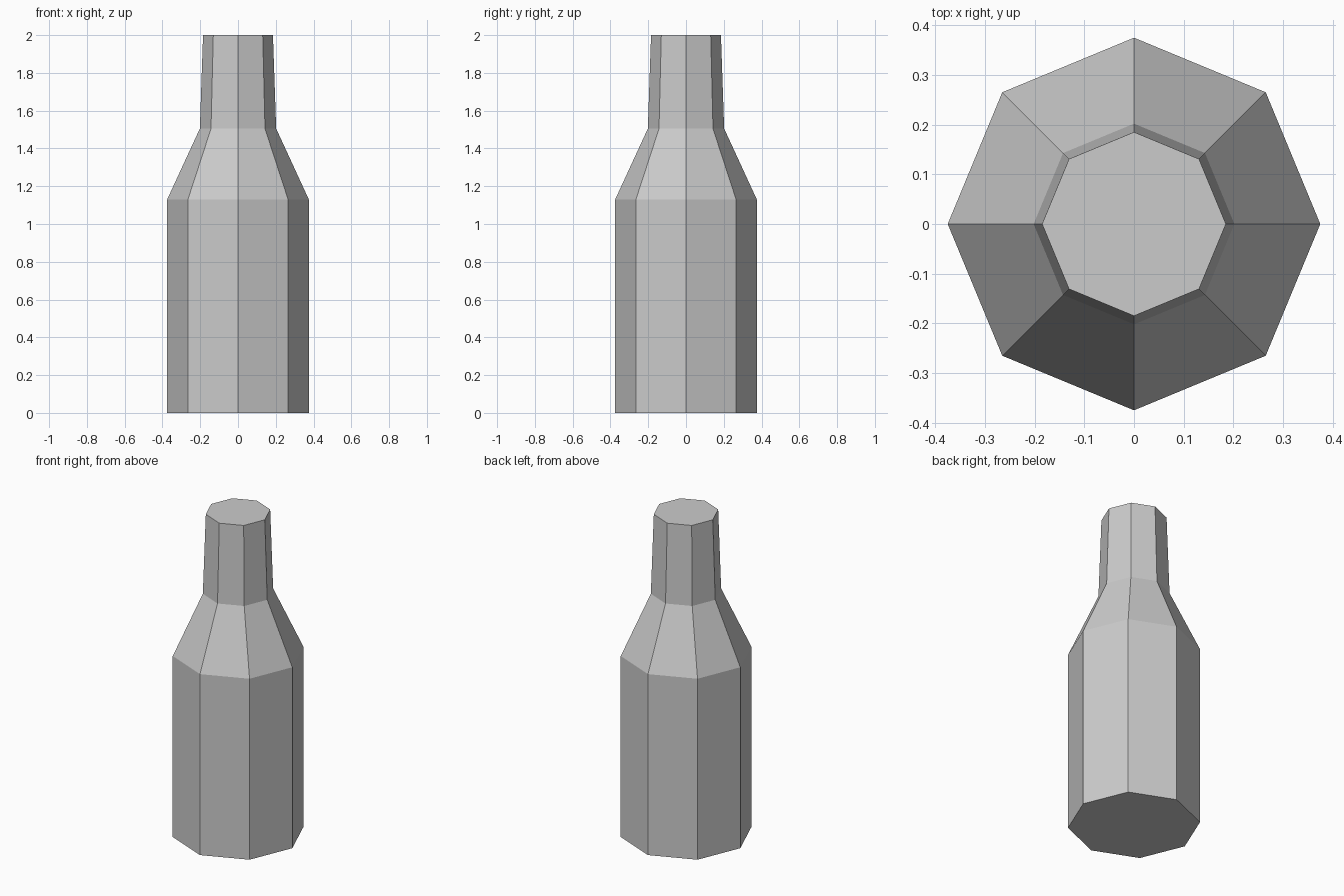
import bpy
import bmesh
from math import cos, sin, pi

cube = bpy.data.objects.get("Cube")
if cube:
    bpy.data.objects.remove(cube, do_unlink=True)

SIDES = 8
# Bottle profile from base to mouth: (radius, height)
PROFILE = [(0.375, 0.0), (0.375, 1.13), (0.202, 1.505), (0.185, 2.0)]

# Single plain grey colour
grey = bpy.data.materials.new("light_grey")
grey.use_nodes = True
grey.diffuse_color = (0.6, 0.6, 0.6, 1)
grey.node_tree.nodes["Principled BSDF"].inputs["Base Color"].default_value = (0.6, 0.6, 0.6, 1)

# Octagonal rings with a corner on each axis
bm = bmesh.new()
rings = [[bm.verts.new((r * cos(2 * pi * i / SIDES), r * sin(2 * pi * i / SIDES), z))
          for i in range(SIDES)] for r, z in PROFILE]

# Body, shoulder and neck walls
for low, high in zip(rings, rings[1:]):
    for i in range(SIDES):
        j = (i + 1) % SIDES
        bm.faces.new((low[i], low[j], high[j], high[i]))

# Flat base and mouth
bm.faces.new(rings[0][::-1])
bm.faces.new(rings[-1])

mesh = bpy.data.meshes.new("bottle")
bm.to_mesh(mesh)
bm.free()
mesh.materials.append(grey)
bottle = bpy.data.objects.new("bottle", mesh)
bpy.context.collection.objects.link(bottle)
